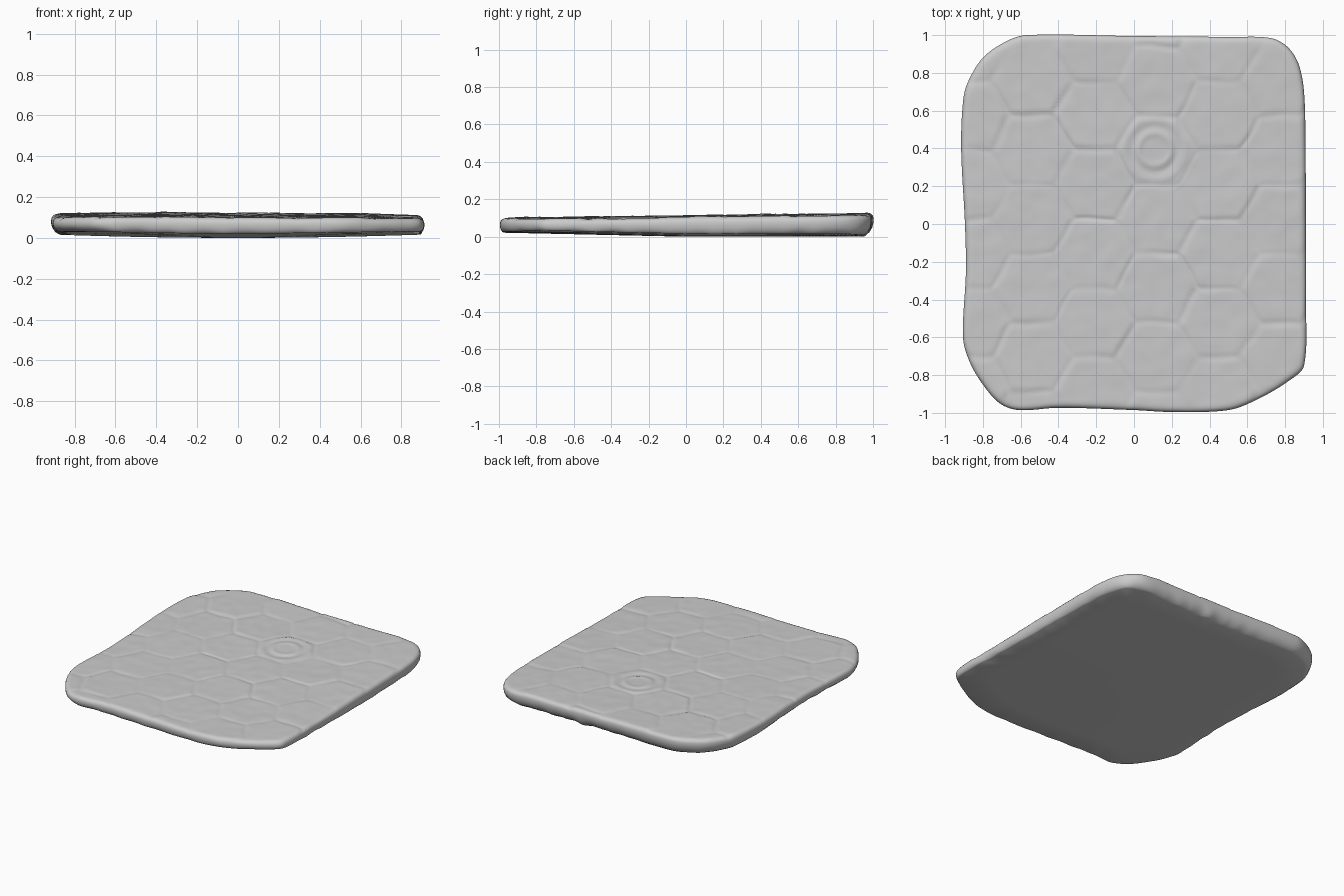
import bpy, bmesh, math
from mathutils import Vector, noise

if "Cube" in bpy.data.objects:
    bpy.data.objects.remove(bpy.data.objects["Cube"], do_unlink=True)

# Material
stone = bpy.data.materials.new("pale grey stone")
stone.use_nodes = True
GREY = (0.6, 0.6, 0.6, 1)
stone.diffuse_color = GREY
stone.node_tree.nodes["Principled BSDF"].inputs["Base Color"].default_value = GREY

# Hand-cut outline, counter-clockwise from the left side
OUTLINE = [(.91, 0), (.908, .4), (.9, .7), (.87, .85), (.81, .94), (.72, .985),
           (.5, .99), (0, .995), (-.57, 1), (-.68, .965), (-.8, .88), (-.88, .75),
           (-.905, .65), (-.915, .4), (-.895, 0), (-.89, -.25), (-.905, -.6),
           (-.87, -.73), (-.8, -.85), (-.71, -.95), (-.61, -.985), (-.4, -.973),
           (0, -.985), (.2, -.995), (.5, -.985), (.65, -.93), (.82, -.83),
           (.9, -.75), (.91, -.4)]


def smooth_outline(points, step):
    """Rounded closed path through the points, with even spacing."""
    pts = [Vector(p) for p in points]
    n, path = len(pts), []
    for i in range(n):
        a, b, c, d = (pts[(i + k) % n] for k in (-1, 0, 1, 2))
        length = (c - b).length
        m0 = (c - a) * length / ((c - b).length + (b - a).length)
        m1 = (d - b) * length / ((c - b).length + (d - c).length)
        count = max(2, round(length / step))
        for k in range(count):
            t = k / count
            path.append(b * (1 + 2 * t) * (1 - t) ** 2 + m0 * t * (1 - t) ** 2
                        + c * t * t * (3 - 2 * t) + m1 * t * t * (t - 1))
    return path


# Worn hexagonal paving relief
COL, ROW = 0.33, 0.365
RING = Vector((0.11, 0.395))
CENTRES = [Vector((0.12 + COL * i, 0.39 + ROW * (j + 0.5 * (i % 2))))
           for i in range(-4, 5) for j in range(-6, 4)]


def bump(x, width):
    return math.exp(-(x / width) ** 2)


def wobble(p, freq, seed=0.0):
    return noise.noise(Vector((p.x * freq, p.y * freq, seed)))


def relief(p):
    q = p + 0.015 * Vector((wobble(p, 6, 3), wobble(p, 6, 8)))
    near = sorted(((q - c).length_squared, i) for i, c in enumerate(CENTRES))[:2]
    c0, c1 = (CENTRES[i] for _, i in near)
    edge = (near[1][0] - near[0][0]) / (2 * (c1 - c0).length)
    wear = max(0.25, min(1, 0.65 + 0.9 * wobble(p, 2.5, 5)))
    h = -0.006 * wear * bump(edge, 0.014)
    tilt = wobble(c0, 7, 1) * (q.x - c0.x) + wobble(c0, 7, 2) * (q.y - c0.y)
    h += 0.03 * tilt * min(1, edge / 0.03)
    # Round boss with a raised rim
    r = (p - RING).length
    h += 0.004 * bump(r - 0.085, 0.015) - 0.003 * bump(r - 0.12, 0.015)
    h += 0.003 * bump(r - 0.165, 0.02)
    return h + 0.002 * wobble(p, 12, 4) + 0.003 * wobble(p, 3, 6)


def top_z(p):
    return 0.119 + 0.012 * p.y - 0.004 * p.x - 0.006 * max(0, abs(p.x) - 0.6) / 0.3


def bottom_z(p):
    return 0.007 + 0.02 * p.x * p.x + 0.022 * max(0, -p.y)


def inset(p, d):
    return p * (1 - d / p.length)


outline = smooth_outline(OUTLINE, 0.016)
bm = bmesh.new()
rings = []


def add_ring(position):
    rings.append([bm.verts.new(position(p)) for p in outline])


def top_point(s):
    def place(p):
        q = inset(p, 0.035) * s
        return (*q, top_z(q) + relief(q))
    return place


def edge_point(d, drop):
    def place(p):
        q = inset(p, d)
        return (*q, top_z(q) - drop + relief(q) * (1 - drop / 0.03))
    return place


def skirt_point(d, t):
    """Ragged underside bevel, wide on the right and at the back."""
    def place(p):
        n = p.normalized()
        wide = 0.02 + 0.05 * max(0, -n.x, n.y) ** 2
        wide *= 1 + 0.5 * wobble(p, 9, 7)
        q = inset(p, wide * d)
        low = bottom_z(inset(p, wide))
        high = top_z(p) - 0.03
        return (*q, low + (high - low) * t)
    return place


# Paved top, rounded lip, bevelled skirt and plain underside
STEPS = 70
for k in range(1, STEPS + 1):
    add_ring(top_point(k / STEPS))
for d, drop in ((0.022, 0.002), (0.012, 0.006), (0.004, 0.014), (0, 0.026)):
    add_ring(edge_point(d, drop))
for d, t in ((0, 0.8), (0.12, 0.5), (0.4, 0.22), (0.75, 0.06), (1, 0)):
    add_ring(skirt_point(d, t))
for s in (0.8, 0.55, 0.3):
    add_ring(lambda p, s=s: (*(p * s), bottom_z(p * s)))

n = len(outline)
for a, b in zip(rings, rings[1:]):
    for i in range(n):
        j = (i + 1) % n
        bm.faces.new((a[i], b[i], b[j], a[j]))
centre = Vector((0, 0))
for ring, z in ((rings[0], top_z(centre) + relief(centre)), (rings[-1], bottom_z(centre))):
    hub = bm.verts.new((0, 0, z))
    for i in range(n):
        bm.faces.new((ring[i], ring[(i + 1) % n], hub))
bmesh.ops.recalc_face_normals(bm, faces=bm.faces)

# Stand it on the ground
lowest = min(v.co.z for v in bm.verts)
bmesh.ops.translate(bm, verts=bm.verts, vec=(0, 0, -lowest))
for f in bm.faces:
    f.smooth = True

mesh = bpy.data.meshes.new("paving_slab")
bm.to_mesh(mesh)
bm.free()
mesh.materials.append(stone)
slab = bpy.data.objects.new("paving_slab", mesh)
bpy.context.collection.objects.link(slab)
